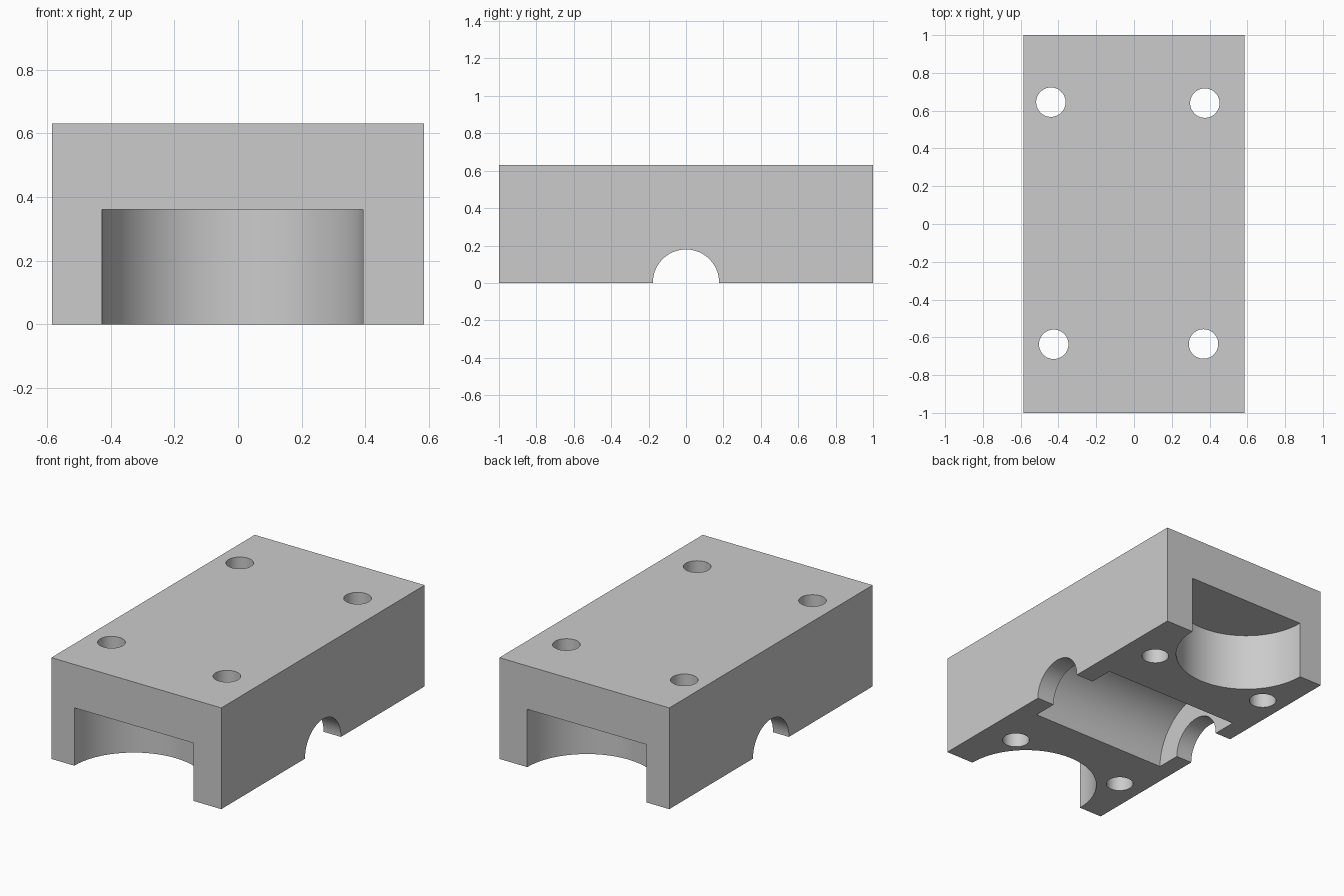
import bpy
import math

default = bpy.data.objects.get("Cube")
if default:
    bpy.data.objects.remove(default, do_unlink=True)

W, L, H = 1.17, 2.0, 0.63

# Plain grey material
grey = bpy.data.materials.new("plain grey")
grey.use_nodes = True
colour = (0.6, 0.6, 0.6, 1)
grey.diffuse_color = colour
grey.node_tree.nodes["Principled BSDF"].inputs["Base Color"].default_value = colour

# Solid block
bpy.ops.mesh.primitive_cube_add(size=1, location=(0, 0, H / 2))
block = bpy.context.object
block.name = "housing_block"
block.scale = (W, L, H)
bpy.ops.object.transform_apply(location=True, rotation=True, scale=True)
block.data.materials.append(grey)


def cut_cylinder(name, radius, depth, location, along_x=False, sides=64):
    """Subtract a cylinder from the block, then discard the cutter."""
    bpy.ops.mesh.primitive_cylinder_add(
        vertices=sides, radius=radius, depth=depth, location=location,
        rotation=(0, math.pi / 2 if along_x else 0, 0))
    cutter = bpy.context.object
    cutter.name = name
    cutter.hide_render = True
    cutter.data.materials.append(grey)
    bpy.context.view_layer.objects.active = block
    mod = block.modifiers.new(name, "BOOLEAN")
    mod.operation = "DIFFERENCE"
    mod.solver = "EXACT"
    mod.object = cutter
    bpy.ops.object.modifier_apply(modifier=mod.name)
    bpy.data.objects.remove(cutter, do_unlink=True)


# Half-round pockets in the front and back ends
for end in (-1, 1):
    cut_cylinder("end_pocket", 0.41, 0.72, (-0.017, end, 0))

# Wide cradle underneath, with a narrower shaft slot through both sides
cut_cylinder("cradle", 0.33, 0.94, (-0.005, 0, 0), along_x=True)
cut_cylinder("shaft_slot", 0.177, 2, (0, 0, 0.002), along_x=True)

# Four bolt holes
for x, y in ((-0.44, 0.645), (0.375, 0.64), (-0.425, -0.637), (0.368, -0.635)):
    cut_cylinder("bolt_hole", 0.078, 2, (x, y, H / 2), sides=48)

# Smooth the bores, keep the block's edges sharp
bpy.ops.object.select_all(action="DESELECT")
block.select_set(True)
bpy.context.view_layer.objects.active = block
bpy.ops.object.shade_smooth_by_angle(angle=math.radians(30))
